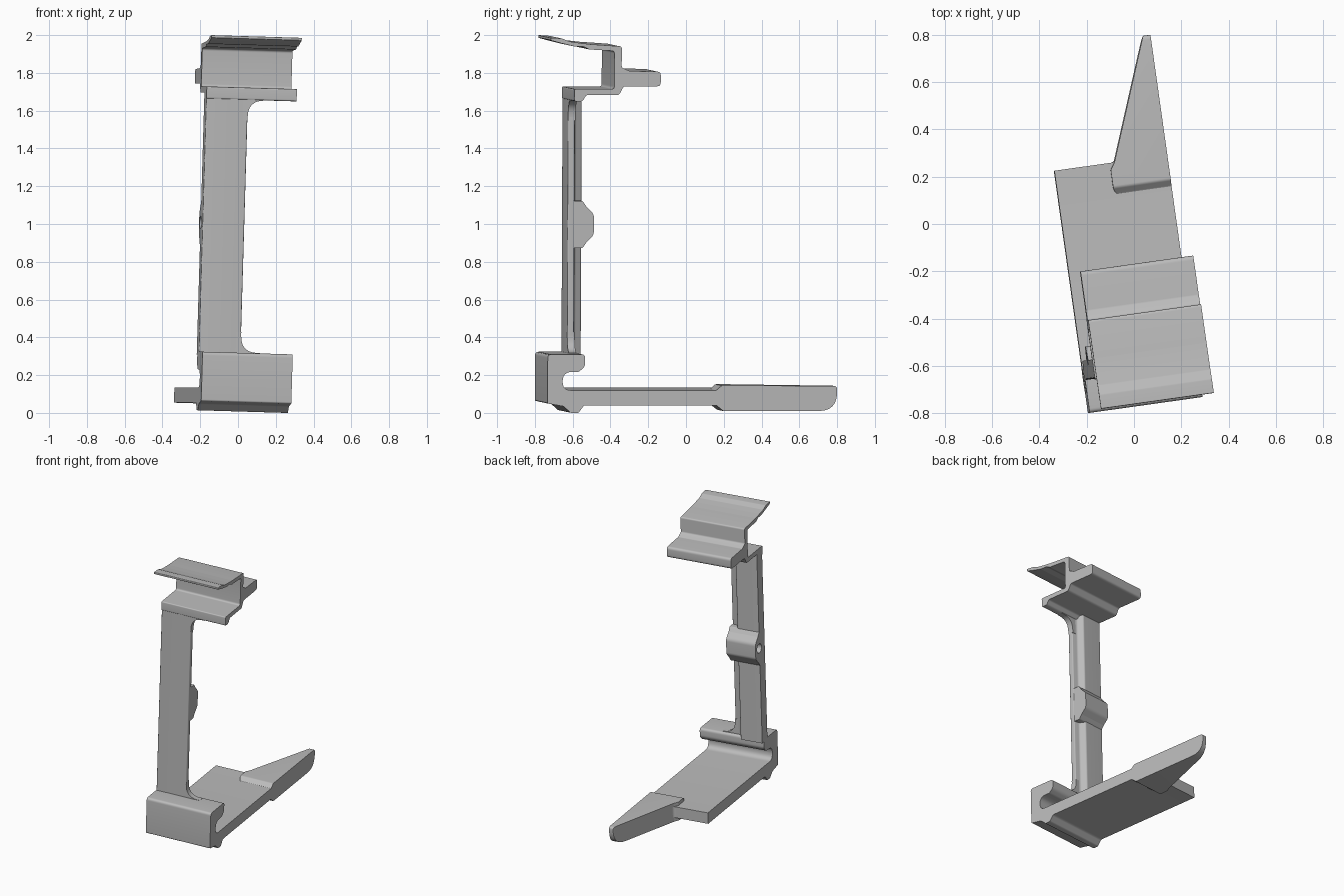
import bpy, bmesh, math
from mathutils import Vector

cube = bpy.data.objects.get("Cube")
if cube:
    bpy.data.objects.remove(cube, do_unlink=True)

GREY = (0.5, 0.5, 0.5, 1)
mat = bpy.data.materials.new("plain grey")
mat.use_nodes = True
mat.diffuse_color = GREY
mat.node_tree.nodes["Principled BSDF"].inputs["Base Color"].default_value = GREY

# The whole bracket leans slightly and is turned about the vertical
POSE = (0, math.radians(1.7), math.radians(8))
LEFT, RIGHT = -0.306, 0.176      # ends of the wide clips
EDGE = -0.083                    # free edge of the column
FRONT = -0.625                   # front of the column


def rounded(points, steps=6):
    """Turn (a, b[, radius]) corners into an outline with filleted corners."""
    out = []
    for i, (a, b, *r) in enumerate(points):
        p = Vector((a, b))
        if not r:
            out.append(p)
            continue
        to_prev = (Vector(points[i - 1][:2]) - p).normalized()
        to_next = (Vector(points[(i + 1) % len(points)][:2]) - p).normalized()
        t = r[0] / math.tan(to_prev.angle(to_next) / 2)
        for k in range(steps + 1):
            s = k / steps
            out.append(p + to_prev * t * (1 - s) ** 2 + to_next * t * s ** 2)
    return out


def prism(name, points, axis, start, end):
    """Extrude an outline along one axis."""
    place = {"x": lambda p, d: (d, p.x, p.y),
             "y": lambda p, d: (p.x, d, p.y),
             "z": lambda p, d: (p.x, p.y, d)}[axis]
    bm = bmesh.new()
    outline = rounded(points)
    lower = [bm.verts.new(place(p, start)) for p in outline]
    upper = [bm.verts.new(place(p, end)) for p in outline]
    bm.faces.new(lower)
    bm.faces.new(upper)
    for i in range(len(outline)):
        bm.faces.new((lower[i - 1], lower[i], upper[i], upper[i - 1]))
    bmesh.ops.recalc_face_normals(bm, faces=bm.faces)
    mesh = bpy.data.meshes.new(name)
    bm.to_mesh(mesh)
    bm.free()
    mesh.materials.append(mat)
    obj = bpy.data.objects.new(name, mesh)
    bpy.context.collection.objects.link(obj)
    obj.rotation_euler = POSE
    return obj


def activate(obj):
    bpy.ops.object.select_all(action="DESELECT")
    obj.select_set(True)
    bpy.context.view_layer.objects.active = obj


def combine(obj, tool, operation):
    mod = obj.modifiers.new("cut", "BOOLEAN")
    mod.object, mod.operation, mod.solver = tool, operation, "EXACT"
    activate(obj)
    bpy.ops.object.modifier_apply(modifier=mod.name)


# Lower hook and flat base plate, one continuous section
base = prism("base_plate_and_hook", [
    (-0.765, 0.315, 0.02), (-0.565, 0.315, 0.02), (-0.565, 0.25, 0.04),
    (-0.6, 0.222, 0.02), (-0.685, 0.222, 0.05), (-0.685, 0.125, 0.045),
    (0.27, 0.125), (0.27, 0.045), (-0.57, 0.045, 0.02),
    (-0.6, 0.005, 0.015), (-0.64, 0.005, 0.015), (-0.68, 0.04, 0.02),
    (-0.765, 0.055, 0.01)], "x", LEFT, RIGHT)

# Tapering release lever: side profile trimmed by its plan outline
lever = prism("lever", [
    (0.1, 0.047), (0.1, 0.123), (0.135, 0.123, 0.02), (0.165, 0.15, 0.02),
    (0.783, 0.148, 0.02), (0.783, 0.015, 0.1), (0.175, 0.015),
    (0.135, 0.047)], "x", LEFT, RIGHT)
plan = prism("lever_plan", [
    (-0.07, 0.13, 0.04), (RIGHT, 0.13), (RIGHT, 0.8), (0.145, 0.785, 0.03),
    (-0.05, 0.27, 0.05), (-0.07, 0.24, 0.01)], "z", -0.1, 0.3)
combine(lever, plan, "INTERSECT")

# Small fillet where the lever meets the plate end
corner = prism("lever_root", [
    (-0.1, 0.265), (-0.04, 0.265), (-0.03, 0.315), (-0.05, 0.272, 0.02)],
    "z", 0.047, 0.123)

# Column with a rib along its left side
column = prism("column", [
    (LEFT, FRONT, 0.008), (EDGE, FRONT, 0.008), (EDGE, -0.59, 0.008),
    (-0.125, -0.582, 0.02), (-0.145, -0.543, 0.015), (LEFT, -0.543)],
    "z", 0.3, 1.71)

# Curved webs joining the column to the two clips
for name, z, up in (("lower_web", 0.315, 1), ("upper_web", 1.656, -1)):
    prism(name, [
        (-0.11, z - 0.01 * up), (0.02, z - 0.01 * up), (0.02, z + 0.002 * up),
        (EDGE, z + 0.002 * up, 0.09), (EDGE, z + 0.11 * up),
        (-0.11, z + 0.11 * up)], "y", FRONT, -0.585)

# Cross boss at mid height with a blind hole in its end
boss = prism("boss", [
    (-0.6, 0.87), (-0.545, 0.87, 0.01), (-0.525, 0.9, 0.02),
    (-0.485, 0.94, 0.04), (-0.485, 1.05, 0.04), (-0.525, 1.09, 0.02),
    (-0.545, 1.12, 0.01), (-0.6, 1.12)], "x", LEFT, EDGE - 0.002)
ring = [(-0.54 + 0.033 * math.cos(math.tau * k / 24),
         math.sin(math.tau * k / 24) * 0.033 + 1) for k in range(24)]
hole = prism("hole_cutter", ring, "x", LEFT - 0.05, LEFT + 0.1)
combine(column, boss, "UNION")
combine(column, hole, "DIFFERENCE")
for helper in (plan, boss, hole):
    bpy.data.objects.remove(helper, do_unlink=True)

# Upper clip: lower flange, rear shelf, back wall and stepped top lip
clip = prism("upper_clip", [
    (-0.628, 1.72, 0.008), (-0.628, 1.655, 0.01), (-0.585, 1.655, 0.02),
    (-0.565, 1.688, 0.015), (-0.39, 1.688, 0.02), (-0.365, 1.735, 0.015),
    (-0.167, 1.735, 0.02), (-0.167, 1.812, 0.02), (-0.335, 1.816, 0.02),
    (-0.376, 1.835, 0.015), (-0.376, 1.946, 0.012), (-0.54, 1.957, 0.02),
    (-0.6, 1.964, 0.02), (-0.655, 1.972, 0.02), (-0.695, 1.988, 0.02),
    (-0.755, 1.992, 0.005), (-0.755, 1.978, 0.005), (-0.7, 1.963, 0.02),
    (-0.63, 1.946, 0.02), (-0.58, 1.945, 0.02), (-0.55, 1.93, 0.02),
    (-0.415, 1.922, 0.015), (-0.415, 1.72, 0.015)], "x", LEFT, RIGHT)

for obj in list(bpy.context.collection.objects):
    if obj.type == "MESH" and mat.name in obj.data.materials:
        activate(obj)
        bpy.ops.object.shade_smooth_by_angle(angle=math.radians(30))
